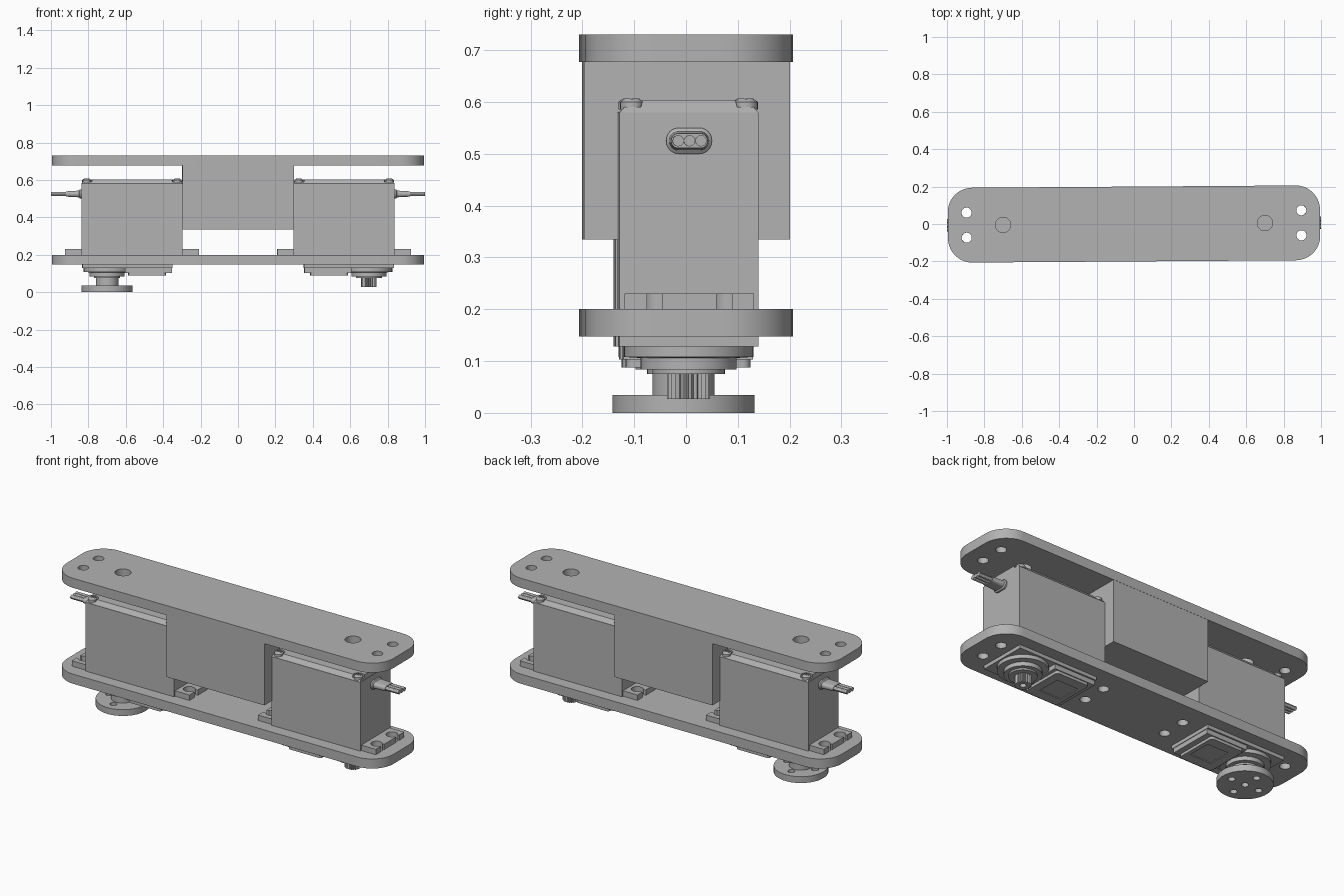
import bpy, bmesh, math

if "Cube" in bpy.data.objects:
    bpy.data.objects.remove(bpy.data.objects["Cube"], do_unlink=True)

TILT = math.radians(0.4)

grey = bpy.data.materials.new("plain grey")
grey.use_nodes = True
grey.diffuse_color = (0.45, 0.45, 0.45, 1)
grey.node_tree.nodes["Principled BSDF"].inputs["Base Color"].default_value = (0.45, 0.45, 0.45, 1)


def rect(w, d, r=0, cx=0, cy=0, seg=10):
    """Outline of a rectangle, with rounded corners if r is given."""
    pts = []
    for k, (sx, sy) in enumerate([(1, 1), (-1, 1), (-1, -1), (1, -1)]):
        for i in range(seg + 1 if r else 1):
            a = math.pi / 2 * (k + i / seg)
            pts.append((cx + sx * (w / 2 - r) + r * math.cos(a),
                        cy + sy * (d / 2 - r) + r * math.sin(a)) if r else
                       (cx + sx * w / 2, cy + sy * d / 2))
    return pts


def circle(r, cx=0, cy=0, n=40):
    return [(cx + r * math.cos(math.tau * i / n), cy + r * math.sin(math.tau * i / n)) for i in range(n)]


def loft(bm, sections, along_x=False):
    """Skin a stack of (outline, height) sections and close both ends."""
    rings = [[bm.verts.new((h, u, v) if along_x else (u, v, h)) for u, v in outline]
             for outline, h in sections]
    n = len(rings[0])
    for a, b in zip(rings, rings[1:]):
        for i in range(n):
            j = (i + 1) % n
            bm.faces.new((a[i], a[j], b[j], b[i]))
    bm.faces.new(rings[0][::-1])
    bm.faces.new(rings[-1])


def make(name, solids, turn=0.0, cuts=(), along_x=False):
    """Object from lofted solids, with other lofted solids cut away."""
    def build(label, items):
        bm = bmesh.new()
        for s in items:
            loft(bm, s, along_x)
        bmesh.ops.recalc_face_normals(bm, faces=bm.faces)
        mesh = bpy.data.meshes.new(label)
        bm.to_mesh(mesh)
        bm.free()
        ob = bpy.data.objects.new(label, mesh)
        bpy.context.collection.objects.link(ob)
        ob.rotation_euler.z = turn + TILT
        return ob

    ob = build(name, solids)
    ob.data.materials.append(grey)
    bpy.ops.object.select_all(action='DESELECT')
    bpy.context.view_layer.objects.active = ob
    ob.select_set(True)
    if cuts:
        cutter = build("cutter", cuts)
        cutter.hide_render = True
        mod = ob.modifiers.new("cut", 'BOOLEAN')
        mod.object, mod.operation, mod.solver, mod.use_self = cutter, 'DIFFERENCE', 'EXACT', True
        bpy.context.view_layer.update()
        bpy.ops.object.modifier_apply(modifier=mod.name)
        bpy.data.objects.remove(cutter, do_unlink=True)
    bpy.ops.object.shade_smooth_by_angle(angle=math.radians(30))
    return ob


def slab(outline, z0, z1):
    return [(outline, z0), (outline, z1)]


def hole(r, x, y, z0=-1, z1=2):
    return slab(circle(r, x, y, 24), z0, z1)


# Top and bottom plates with a spacer block between
ends = [(sx * 0.895, sy * 0.067) for sx in (-1, 1) for sy in (-1, 1)]
inner = [(sx * 0.25, sy * 0.067) for sx in (-1, 1) for sy in (-1, 1)]
plate = rect(1.99, 0.4, 0.13)
make("top_plate", [slab(plate, 0.677, 0.73)],
     cuts=[hole(0.027, *p) for p in ends] + [hole(0.041, sx * 0.7, 0) for sx in (-1, 1)])
make("bottom_plate", [slab(plate, 0.147, 0.2)], cuts=[hole(0.027, *p) for p in ends + inner])
make("spacer_block", [slab(rect(0.596, 0.398), 0.335, 0.677)])

# Two motors, the second turned half way round
for side, turn in (("left", 0.0), ("right", math.pi)):
    mid, out = 0.567, 0.7
    corners = [(mid + sx * 0.242, sy * 0.11) for sx in (-1, 1) for sy in (-1, 1)]

    # Case and lid with screws in its corners
    make(side + "_motor_case", [slab(rect(0.54, 0.268, 0, mid), 0.2, 0.58)], turn)
    make(side + "_motor_lid",
         [[(rect(0.536, 0.266, 0, mid), 0.58), (rect(0.528, 0.23, 0, mid), 0.603)]], turn,
         [hole(0.03, x, y, 0.59, 0.7) for x, y in corners])
    make(side + "_lid_screws",
         [[(circle(0.023, x, y, 20), 0.585), (circle(0.023, x, y, 20), 0.6),
           (circle(0.013, x, y, 20), 0.607)] for x, y in corners], turn,
         [slab(rect(0.03, 0.006, 0, x, y), 0.602, 0.65) for x, y in corners])

    # Mounting ears with open slots
    slots = []
    for y in (-0.067, 0.067):
        for x, mouth in ((0.89, 0.93), (0.25, 0.21)):
            slots += [hole(0.03, x, y, 0.1, 0.3), slab(rect(0.08, 0.03, 0, mouth, y), 0.1, 0.3)]
    make(side + "_mounting_ears", [slab(rect(0.716, 0.25, 0, mid), 0.199, 0.23)], turn, slots)

    # Gear housing below the plate
    make(side + "_gear_housing", [slab(rect(0.48, 0.268, 0, 0.592), 0.128, 0.15)], turn)
    make(side + "_gear_housing_step", [slab(rect(0.25, 0.25, 0, 0.48), 0.103, 0.13)], turn)
    make(side + "_gear_cover", [slab(rect(0.2, 0.24, 0.015, 0.487), 0.088, 0.105)], turn,
         [slab(rect(0.13, 0.13, 0, 0.475), 0.05, 0.092)])
    make(side + "_output_boss",
         [[(circle(0.07, out), 0.075), (circle(0.07, out), 0.084), (circle(0.093, out), 0.084),
           (circle(0.093, out), 0.106), (circle(0.125, out), 0.108), (circle(0.125, out), 0.13)]], turn)

    # Toothed output shaft with a screw bore
    teeth = []
    for i in range(48):
        a = math.tau * i / 48
        r = 0.042 if i % 2 else 0.036
        teeth.append((out + r * math.cos(a), r * math.sin(a)))
    make(side + "_output_shaft", [slab(teeth, 0.027, 0.08)], turn, [hole(0.016, out, 0, 0, 0.06)])

    # Cable boot and three wires
    def pill(w, h):
        return rect(w, h, h / 2 - 0.001, 0, 0.525, 6)
    make(side + "_cable_boot",
         [[(pill(0.088, 0.05), 0.83), (pill(0.088, 0.05), 0.845), (pill(0.076, 0.036), 0.85),
           (pill(0.07, 0.028), 0.92)]], turn, along_x=True)
    make(side + "_wires",
         [slab(circle(0.011, y, 0.525, 12), 0.9, 0.999) for y in (-0.022, 0, 0.022)], turn, along_x=True)

# Round horn on the right motor's shaft
x = -0.7
around = [(x + 0.085, 0), (x - 0.085, 0), (x, 0.085), (x, -0.085)]
make("horn", [[(circle(0.137, x, 0, 64), 0), (circle(0.137, x, 0, 64), 0.035),
               (circle(0.06, x, 0, 64), 0.035), (circle(0.06, x, 0, 64), 0.075)]],
     cuts=[hole(0.018, *p, -0.1, 0.1) for p in around] + [hole(0.018, x, 0, -0.1, 0.03)])
